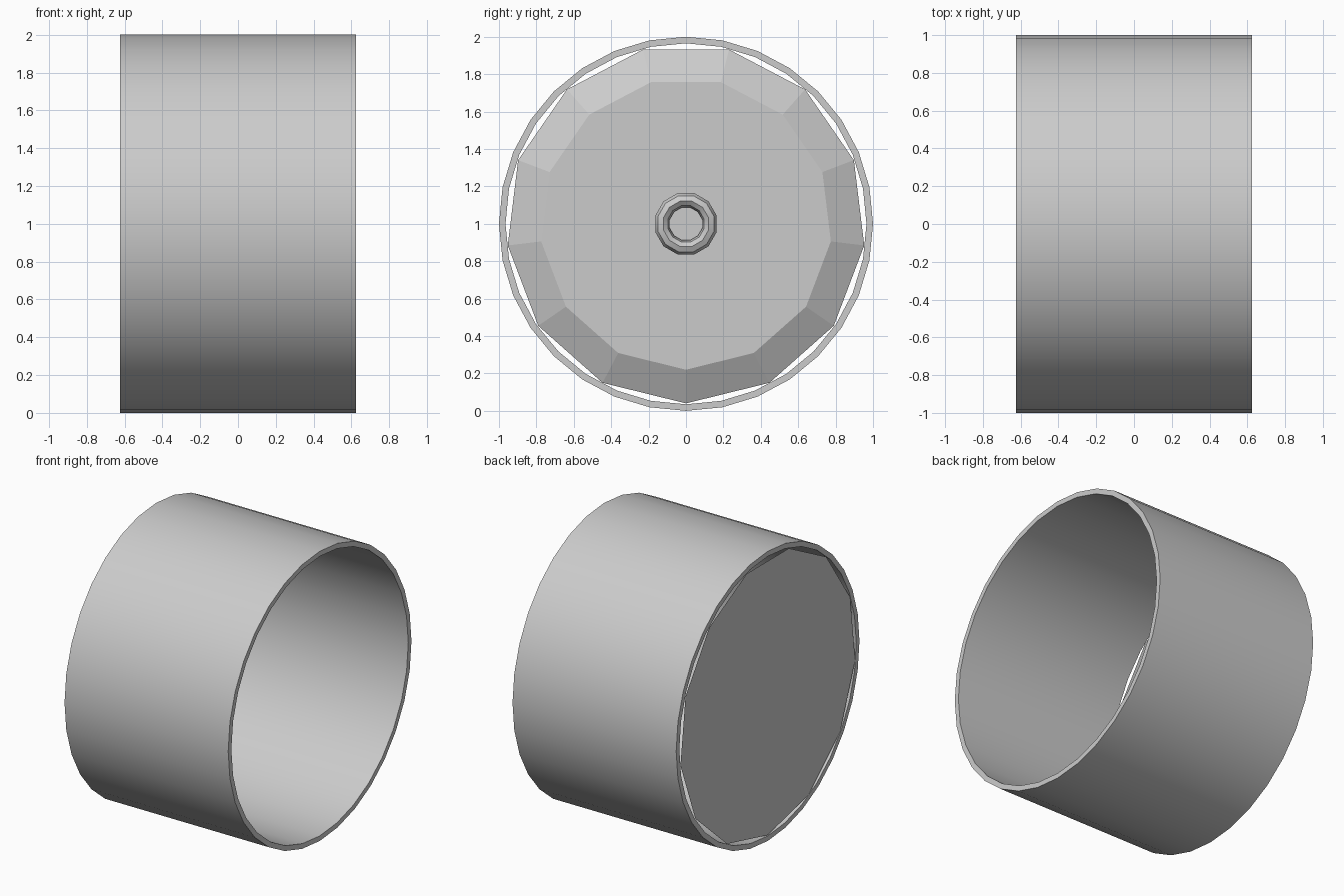
import bpy, bmesh, math

cube = bpy.data.objects.get("Cube")
if cube:
    bpy.data.objects.remove(cube)

grey = bpy.data.materials.new("plain_grey")
grey.use_nodes = True
colour = (0.6, 0.6, 0.6, 1)
grey.diffuse_color = colour
grey.node_tree.nodes["Principled BSDF"].inputs["Base Color"].default_value = colour


def lathe(name, profile, sides, start, closed=False, caps=False):
    """Turn (radius, x) points round the x axis, at height 1."""
    bm = bmesh.new()
    rings = []
    for r, x in profile:
        angles = [start + math.tau * i / sides for i in range(sides)]
        rings.append([bm.verts.new((x, r * math.cos(a), 1 + r * math.sin(a))) for a in angles])
    pairs = list(zip(rings, rings[1:]))
    if closed:
        pairs.append((rings[-1], rings[0]))
    for a, b in pairs:
        for i in range(sides):
            j = (i + 1) % sides
            bm.faces.new((a[i], a[j], b[j], b[i]))
    if caps:
        bm.faces.new(rings[0])
        bm.faces.new(rings[-1])
    bmesh.ops.recalc_face_normals(bm, faces=bm.faces)
    mesh = bpy.data.meshes.new(name)
    bm.to_mesh(mesh)
    bm.free()
    mesh.materials.append(grey)
    obj = bpy.data.objects.new(name, mesh)
    bpy.context.collection.objects.link(obj)
    return obj


def smooth(obj):
    bpy.ops.object.select_all(action="DESELECT")
    obj.select_set(True)
    bpy.context.view_layer.objects.active = obj
    bpy.ops.object.shade_smooth_by_angle(angle=math.radians(30))


half = 0.625
down = -math.pi / 2

# Thin outer barrel, open at the +x end
smooth(lathe("barrel", [(1, -half), (1, half), (0.965, half), (0.965, -half)], 32, down, closed=True))

# Low-poly end plate with a sloping rim
lathe("end_plate", [(0.96, -half), (0.78, -half + 0.09)], 13, down, caps=True)

# Rounded hub ring in the middle of the plate
base = -half + 0.085
hub = [(0.15, base), (0.17, base + 0.04), (0.155, base + 0.075), (0.125, base + 0.09),
       (0.1, base + 0.07), (0.09, base + 0.03), (0.09, base)]
smooth(lathe("hub_ring", hub, 12, math.pi / 12, closed=True))
